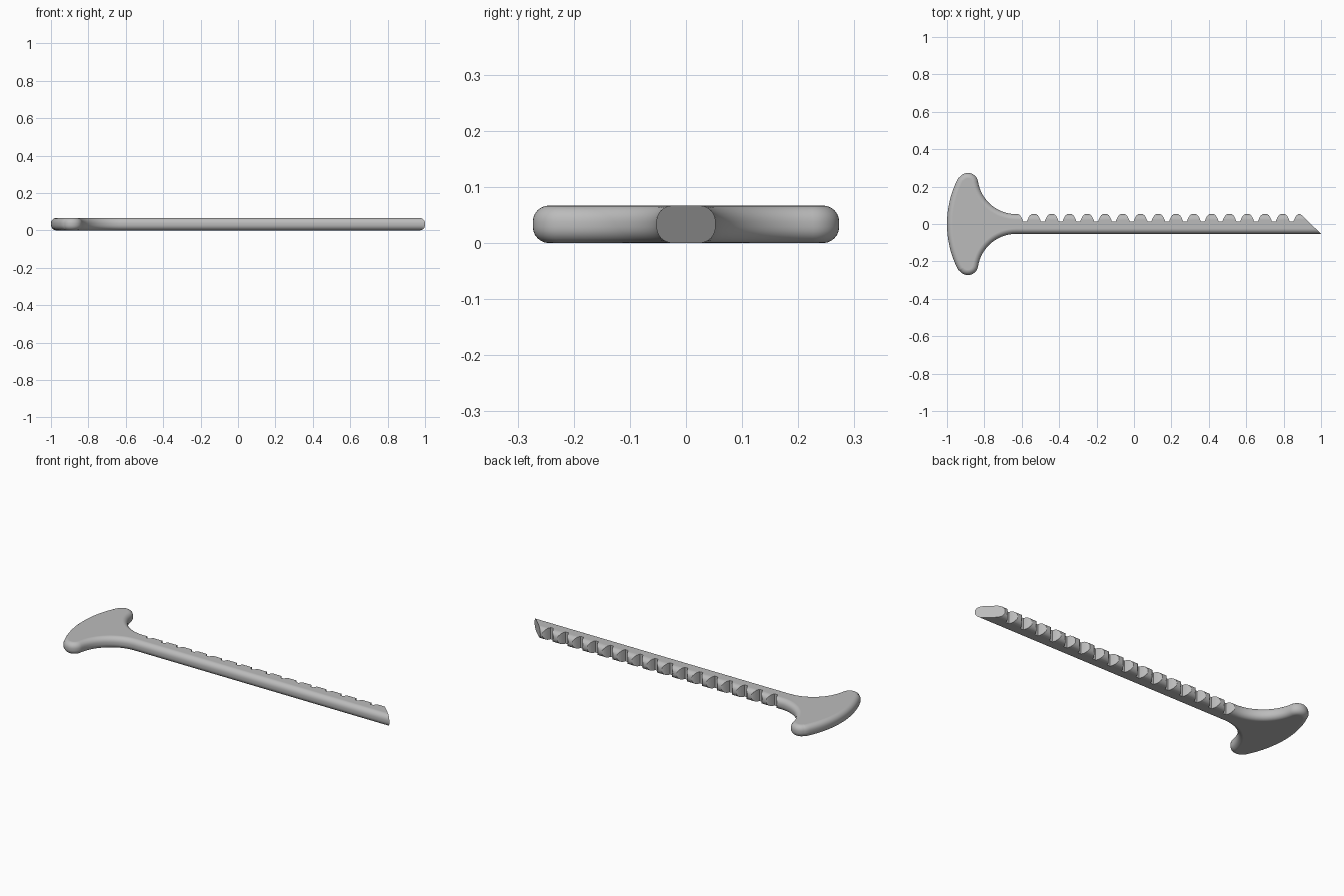
import bpy, bmesh, math
from math import cos, sin, pi, atan2, hypot

if "Cube" in bpy.data.objects:
    bpy.data.objects.remove(bpy.data.objects["Cube"])

H = 0.067                      # thickness
R_EDGE = 0.029                 # rounding of the long edges
HORN, HORN_R = (-0.888, 0.218), 0.055   # rounded ends of the handle
NECK = (-0.63, 0.259)          # centre of the concave neck curve
BACK_R = 0.535                 # curved back of the handle
PITCH = 0.095                  # tooth spacing

grey = bpy.data.materials.new("plain grey")
grey.diffuse_color = (0.5, 0.5, 0.5, 1)
grey.use_nodes = True
grey.node_tree.nodes["Principled BSDF"].inputs["Base Color"].default_value = grey.diffuse_color


def arc(c, r, a0, a1, n):
    return [(c[0] + r * cos(a0 + (a1 - a0) * i / n),
             c[1] + r * sin(a0 + (a1 - a0) * i / n)) for i in range(n + 1)]


def outline(d):
    """Handle and shaft outline, moved inward by d."""
    back = (BACK_R - 1, 0)
    a_back = atan2(HORN[1], HORN[0] - back[0])
    a_neck = atan2(NECK[1] - HORN[1], NECK[0] - HORN[0])
    neck_r = hypot(NECK[0] - HORN[0], NECK[1] - HORN[1]) - HORN_R
    half = arc(back, BACK_R - d, pi, a_back, 12)
    half += arc(HORN, HORN_R - d, a_back, a_neck, 16)[1:]
    half += arc(NECK, neck_r + d, pi + a_neck, 1.5 * pi, 16)[1:]
    half.append((1.08, half[-1][1]))
    return half + [(x, -y) for x, y in reversed(half[1:])]


def loft(bm, rings):
    """Skin a stack of (points, z) rings and cap both ends."""
    vs = [[bm.verts.new((x, y, z)) for x, y in pts] for pts, z in rings]
    n = len(vs[0])
    for a, b in zip(vs, vs[1:]):
        for i in range(n):
            j = (i + 1) % n
            bm.faces.new((a[i], a[j], b[j], b[i]))
    bm.faces.new(vs[0][::-1])
    bm.faces.new(vs[-1])


def make(name, bm):
    bmesh.ops.recalc_face_normals(bm, faces=bm.faces)
    me = bpy.data.meshes.new(name)
    bm.to_mesh(me)
    bm.free()
    ob = bpy.data.objects.new(name, me)
    me.materials.append(grey)
    bpy.context.collection.objects.link(ob)
    return ob


# handle and shaft with rounded edges
quarter = [i * pi / 12 for i in range(7)]
low = [(R_EDGE * (1 - sin(a)), R_EDGE * (1 - cos(a))) for a in quarter]
levels = low + [(d, H - z) for d, z in reversed(low)]
bm = bmesh.new()
loft(bm, [(outline(d), z) for d, z in levels])
body = make("toothed_shaft_with_handle", bm)

# notches between the teeth, plus the slanted tip cut
flank = [(0.010, 0.013), (0.014, 0.024), (0.020, 0.037),
         (0.027, 0.047), (0.036, 0.053), (0.040, 0.062)]
bm = bmesh.new()
for k in range(16):
    cx = -0.5825 + PITCH * k
    pts = [(cx + x, y) for x, y in flank] + [(cx - x, y) for x, y in reversed(flank)]
    loft(bm, [(pts, -0.05), (pts, H + 0.05)])
tip = [(0.878, 0.065), (1.013, -0.065), (1.2, -0.065), (1.2, 0.065)]
loft(bm, [(tip, -0.05), (tip, H + 0.05)])
cutter = make("notch_cutter", bm)
cutter.hide_render = True

bpy.context.view_layer.objects.active = body
body.select_set(True)
cut = body.modifiers.new("notches", 'BOOLEAN')
cut.operation = 'DIFFERENCE'
cut.solver = 'EXACT'
cut.object = cutter
bpy.ops.object.modifier_apply(modifier=cut.name)
bpy.data.objects.remove(cutter)

# smooth shading with crisp cut edges
bpy.ops.object.shade_smooth_by_angle(angle=math.radians(32))
wn = body.modifiers.new("even_shading", 'WEIGHTED_NORMAL')
wn.keep_sharp = True
